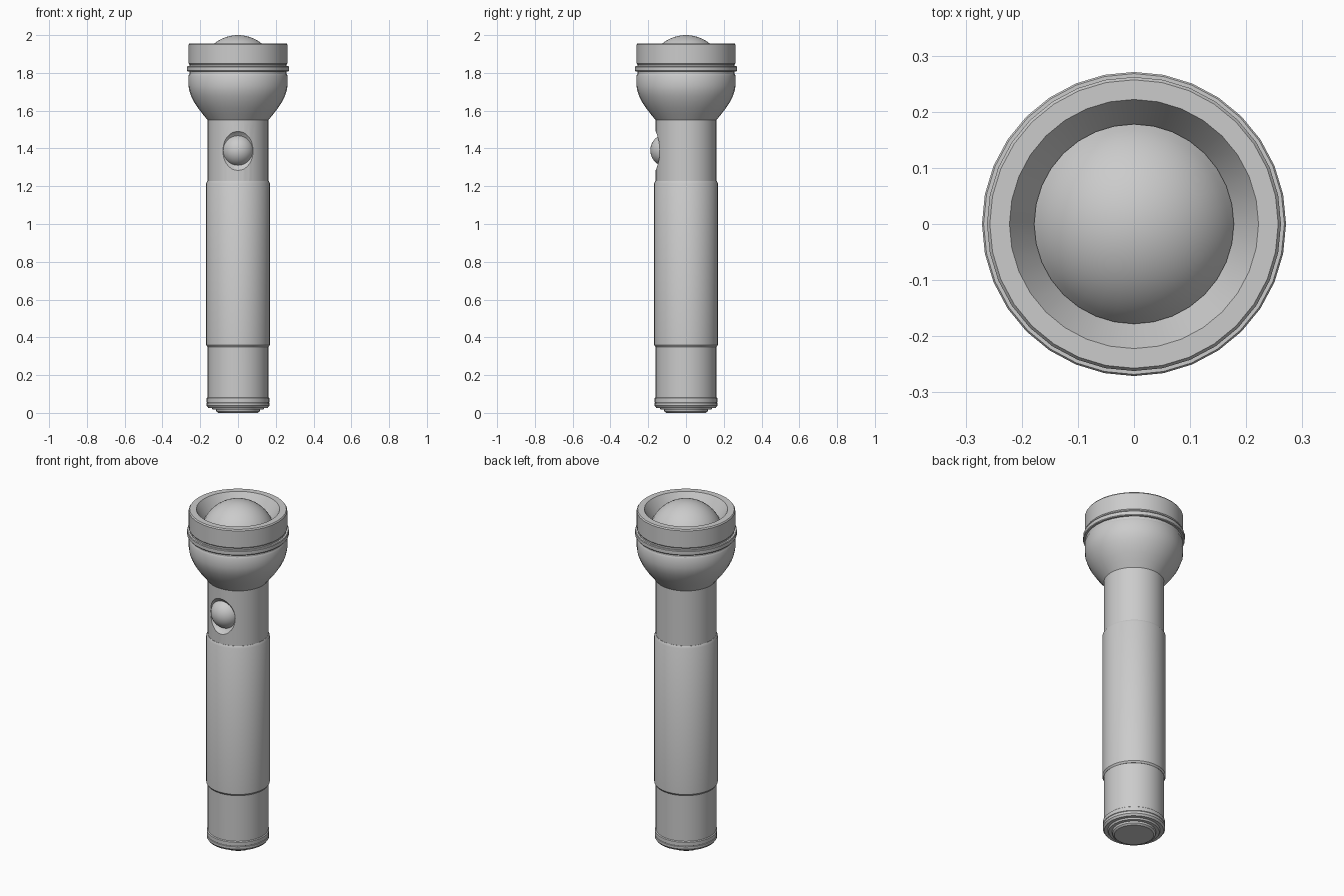
import bpy, bmesh, math

if "Cube" in bpy.data.objects:
    bpy.data.objects.remove(bpy.data.objects["Cube"])

SEGMENTS = 32


def smooth(obj, angle=30):
    bpy.ops.object.select_all(action='DESELECT')
    obj.select_set(True)
    bpy.context.view_layer.objects.active = obj
    bpy.ops.object.shade_smooth_by_angle(angle=math.radians(angle))


def lathe(name, profile):
    """Revolve (radius, z) points around z into a closed solid."""
    bm = bmesh.new()
    verts = [bm.verts.new((r, 0, z)) for r, z in profile]
    edges = [bm.edges.new(pair) for pair in zip(verts, verts[1:])]
    bmesh.ops.spin(bm, geom=verts + edges, cent=(0, 0, 0), axis=(0, 0, 1),
                   angle=math.tau, steps=SEGMENTS, use_duplicate=False)
    bmesh.ops.remove_doubles(bm, verts=bm.verts, dist=1e-5)
    bmesh.ops.recalc_face_normals(bm, faces=bm.faces)
    mesh = bpy.data.meshes.new(name)
    bm.to_mesh(mesh)
    bm.free()
    obj = bpy.data.objects.new(name, mesh)
    bpy.context.collection.objects.link(obj)
    smooth(obj)
    return obj


def ball(name, radius, location):
    bpy.ops.mesh.primitive_uv_sphere_add(segments=SEGMENTS, ring_count=24,
                                         radius=radius, location=location)
    obj = bpy.context.object
    obj.name = name
    return obj


# Barrel with the scooped switch recess
barrel = lathe("barrel", [(0, 0.07), (0.161, 0.07), (0.161, 1.56), (0, 1.56)])
cutter = ball("recess_cutter", 0.137, (0, -0.25, 1.387))
cutter.hide_render = True
cut = barrel.modifiers.new("recess", 'BOOLEAN')
cut.operation = 'DIFFERENCE'
cut.solver = 'EXACT'
cut.object = cutter
bpy.context.view_layer.objects.active = barrel
bpy.ops.object.modifier_apply(modifier=cut.name)
bpy.data.objects.remove(cutter)
smooth(barrel)

# Domed switch button
button = ball("switch_button", 0.086, (0, -0.103, 1.39))
smooth(button)

# Grip sleeve
lathe("grip", [(0, 0.35), (0.162, 0.35), (0.169, 0.36), (0.169, 1.215),
               (0.162, 1.228), (0, 1.228)])

# Tail cap with stepped end disc
lathe("tail_cap", [(0, 0), (0.105, 0), (0.115, 0.008), (0.117, 0.018),
                   (0.135, 0.018), (0.14, 0.027), (0.158, 0.027),
                   (0.166, 0.038), (0.166, 0.052), (0.163, 0.054),
                   (0.166, 0.056), (0.166, 0.078), (0.161, 0.082), (0, 0.082)])

# Flared head
lathe("head", [(0, 1.55), (0.161, 1.55), (0.187, 1.582), (0.211, 1.613),
               (0.232, 1.645), (0.248, 1.677), (0.258, 1.705), (0.262, 1.73),
               (0.262, 1.785), (0.258, 1.793), (0, 1.793)])

# Raised ring between head and bezel
lathe("head_ring", [(0, 1.79), (0.258, 1.79), (0.258, 1.808), (0.268, 1.808),
                    (0.271, 1.812), (0.271, 1.832), (0.268, 1.836),
                    (0.258, 1.836), (0.258, 1.85), (0, 1.85)])

# Bezel with the sloped reflector inside
lathe("bezel", [(0, 1.845), (0.258, 1.845), (0.262, 1.85), (0.262, 1.949),
                (0.257, 1.956), (0.222, 1.956), (0.176, 1.88), (0, 1.88)])

# Domed lens
R, EDGE = 0.2, 0.178
arc = math.asin(EDGE / R)
lathe("lens", [(0, 1.86), (EDGE, 1.86)] +
      [(R * math.sin(arc * (1 - i / 10)), 2 - R + R * math.cos(arc * (1 - i / 10)))
       for i in range(11)])
